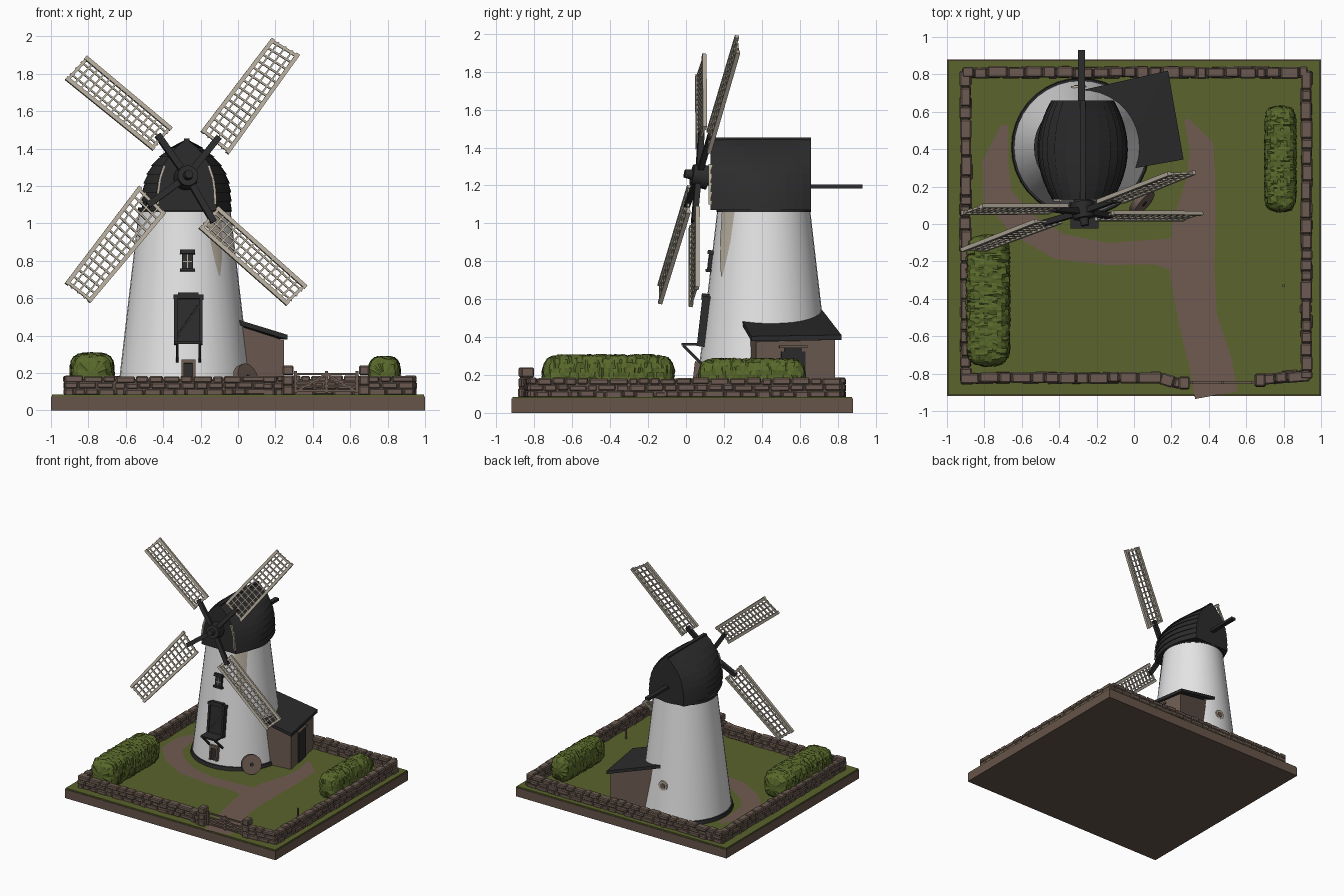
import bpy, bmesh, math, random
from mathutils import Vector, Matrix

if "Cube" in bpy.data.objects:
    bpy.data.objects.remove(bpy.data.objects["Cube"])

random.seed(4)
R = random.uniform


def mat(name, r, g, b):
    m = bpy.data.materials.new(name)
    m.diffuse_color = (r, g, b, 1)
    m.use_nodes = True
    m.node_tree.nodes["Principled BSDF"].inputs["Base Color"].default_value = m.diffuse_color
    return m


WHITE = mat("whitewash", .78, .78, .78)
DARK = mat("tarred_black", .025, .025, .026)
GRASS = mat("grass_green", .105, .125, .026)
PATH = mat("path_brown", .16, .105, .082)
EARTH = mat("earth_brown", .135, .09, .068)
STONE = mat("stone_brown", .15, .105, .082)
HEDGE = mat("hedge_green", .10, .14, .024)
CREAM = mat("weathered_cream", .48, .43, .35)


def add(name, bm, m, smooth=False, recalc=True):
    if recalc:
        bmesh.ops.recalc_face_normals(bm, faces=bm.faces)
    me = bpy.data.meshes.new(name)
    bm.to_mesh(me)
    bm.free()
    me.materials.append(m)
    o = bpy.data.objects.new(name, me)
    bpy.context.collection.objects.link(o)
    if smooth:
        bpy.ops.object.select_all(action='DESELECT')
        o.select_set(True)
        bpy.context.view_layer.objects.active = o
        bpy.ops.object.shade_smooth_by_angle(angle=math.radians(35))
    return o


def beam(bm, a, b, w, d, side=(1, 0, 0)):
    # box from a to b, w wide along side, d deep
    a, b, s = Vector(a), Vector(b), Vector(side)
    z = b - a
    s = (s - s.project(z)).normalized()
    y = z.normalized().cross(s)
    M = Matrix((s * w, y * d, z)).transposed().to_4x4()
    bmesh.ops.create_cube(bm, size=1, matrix=Matrix.Translation((a + b) / 2) @ M)


def beams(name, m, *specs):
    bm = bmesh.new()
    for s in specs:
        beam(bm, *s)
    return add(name, bm, m)


def cyl(name, a, b, r0, r1, m, seg=24):
    a, b = Vector(a), Vector(b)
    bm = bmesh.new()
    M = Matrix.Translation((a + b) / 2) @ (b - a).to_track_quat('Z', 'Y').to_matrix().to_4x4()
    bmesh.ops.create_cone(bm, cap_ends=True, segments=seg, radius1=r0, radius2=r1,
                          depth=(b - a).length, matrix=M)
    return add(name, bm, m, True)


def hull(name, pts, m):
    bm = bmesh.new()
    bmesh.ops.convex_hull(bm, input=[bm.verts.new(p) for p in pts])
    return add(name, bm, m)


def strip(name, left, right, m):
    bm = bmesh.new()
    l, r = [bm.verts.new(p) for p in left], [bm.verts.new(p) for p in right]
    for i in range(len(l) - 1):
        bm.faces.new((l[i], r[i], r[i + 1], l[i + 1]))
    return add(name, bm, m, recalc=False)


# base slab and grass
beams("base_slab", EARTH, ((0, -.02, 0), (0, -.02, .075), 2, 1.8))
beams("grass", GRASS, ((0, -.02, .075), (0, -.02, .085), 1.99, 1.79))


# paths: centre points with half widths
def path(name, pts, z):
    L, Rt = [], []
    for i, (x, y, w) in enumerate(pts):
        p, q = pts[max(i - 1, 0)], pts[min(i + 1, len(pts) - 1)]
        d = Vector((q[0] - p[0], q[1] - p[1], 0)).normalized()
        n = Vector((-d.y, d.x, 0)) * w
        L.append(Vector((x, y, z)) + n)
        Rt.append(Vector((x, y, z)) - n)
    strip(name, L, Rt, PATH)


path("main_path", [(.44, -.915, .115), (.41, -.75, .115), (.34, -.5, .105), (.31, -.25, .12),
                   (.32, 0, .115), (.36, .25, .075), (.36, .42, .065), (.28, .56, .012)], .088)
path("side_path", [(.3, -.17, .1), (.1, -.15, .065), (-.15, -.16, .06), (-.4, -.12, .07),
                   (-.6, 0, .075), (-.73, .15, .08), (-.74, .33, .07), (-.69, .53, .02)], .0885)

# tower
TX, TY = -.285, .41


def rad(z):
    return .36 - .116 * (z - .08)


def on_tower(deg, z, off=0.0):
    a = math.radians(deg)
    return Vector((TX + (rad(z) + off) * math.cos(a), TY + (rad(z) + off) * math.sin(a), z))


cyl("tower", (TX, TY, .08), (TX, TY, 1.08), rad(.08), rad(1.08), WHITE, 36)
cyl("tower_plinth", (TX, TY, .08), (TX, TY, .115), .372, .366, DARK, 36)
cyl("cap_curb", (TX, TY, 1.06), (TX, TY, 1.085), .25, .25, DARK, 36)
rows = [(.72, 1), (.8, 5), (.9, 9), (1.06, 12)]
for k in range(4):
    f0, f1 = k / 2 - 1, (k + 1) / 2 - 1
    strip("bare_plaster_%d" % k, [on_tower(-50 + h * f0, z, .004) for z, h in rows],
          [on_tower(-50 + h * f1, z, .004) for z, h in rows], CREAM)
cyl("back_patch", on_tower(92, .38, -.02), on_tower(92, .38, .005), .045, .04, CREAM, 12)
cyl("back_patch_core", on_tower(92, .38, -.02), on_tower(92, .38, .009), .026, .022, PATH, 10)


# tower front openings
def fp(x, z, off=0.0):
    return (x, TY - rad(z) - off, z)


X = -.265
beams("loading_door", DARK, (fp(X, .36), fp(X, .6), .14, .03),
      (fp(X - .067, .35), fp(X - .067, .61), .018, .05), (fp(X + .067, .35), fp(X + .067, .61), .018, .05),
      (fp(X - .055, .4, .016), fp(X + .055, .56, .016), .015, .01, (0, 0, 1)),
      (fp(X, .595), fp(X, .615), .16, .06), (fp(X, .615), fp(X, .628), .11, .06))
beams("loading_platform", DARK, ((X, .06, .355), (X, .06, .37), .15, .17),
      ((X - .06, -.015, .355), (X - .06, .08, .26), .015, .015),
      ((X + .06, -.015, .355), (X + .06, .08, .26), .015, .015))
beams("upper_window", DARK, (fp(X - .005, .75), fp(X - .005, .84), .06, .03),
      (fp(X - .005, .742), fp(X - .005, .757), .08, .05), (fp(X - .005, .835), fp(X - .005, .857), .08, .05))
beams("upper_window_bars", CREAM, (fp(X - .005, .76, .014), fp(X - .005, .832, .014), .006, .008),
      (fp(X - .03, .795, .014), fp(X + .02, .795, .014), .006, .008, (0, 0, 1)))
beams("lower_window", DARK, (fp(X, .15), fp(X, .25), .05, .03))
beams("lower_window_frame", STONE, (fp(X, .25), fp(X, .27), .075, .05),
      (fp(X - .03, .15), fp(X - .03, .25), .014, .05), (fp(X + .03, .15), fp(X + .03, .25), .014, .05))

# boat shaped cap of lapped planks
CX, N = -.275, 8


def half(z):
    return .232 * (1 - min(1, max(0, (z - 1.07) / .38)) ** 3.2)


def plan(y):
    return 1 - .33 * ((y - .4) / .27) ** 2


prof = []
for i in range(N):
    z0, z1 = 1.07 + .38 * i / N, 1.07 + .38 * (i + 1) / N
    prof += [(half(z0) + .01, z0), (half(z1) + .002, z1)]
outline = prof + [(-w, z) for w, z in reversed(prof)]
ys = [.13 + .53 * i / 12 for i in range(13)]
bm = bmesh.new()
rings = [[bm.verts.new((CX + w * plan(y), y, z)) for w, z in outline] for y in ys]
n = len(outline)
for a, b in zip(rings, rings[1:]):
    for i in range(n):
        bm.faces.new((a[i], a[(i + 1) % n], b[(i + 1) % n], b[i]))
bm.faces.new(rings[0])
bm.faces.new(rings[-1])
add("cap", bm, DARK)
beams("cap_ridge", DARK, ((CX, .13, 1.445), (CX, .66, 1.445), .03, .016))
edge = []
for s in (-1, 1):
    pts = [(CX + s * (half(z) * plan(.13) - .002), .13, z) for z in (1.1, 1.17, 1.24, 1.31)]
    edge += [(a, b, .014, .02) for a, b in zip(pts, pts[1:])]
beams("cap_front_edging", CREAM, *edge)
beams("tail_pole", DARK, ((CX - .005, .6, 1.195), (CX - .005, .93, 1.195), .038, .022))

# sails: all lie in one tilted plane through the hub
HX, HZ = -.273, 1.25


def sp(x, z):
    return Vector((x, .065 + .155 * (x - HX) + .18 * (z - HZ), z))


NRM = Vector((.155, -1, .18)).normalized()
HUB = sp(HX, HZ)
cyl("windshaft", HUB, HUB - NRM * .2, .04, .04, DARK, 12)
cyl("sail_hub", HUB + NRM * .035, HUB - NRM * .05, .055, .065, DARK, 16)
cyl("hub_nose", HUB + NRM * .075, HUB, .022, .03, DARK, 12)
# corners: tip pair, then inner pair
SAILS = [((.18, 1.99), (.33, 1.90), (-.20, 1.49), (-.05, 1.37)),
         ((-.925, 1.77), (-.81, 1.895), (-.455, 1.39), (-.35, 1.51)),
         ((-.925, .68), (-.79, .575), (-.53, 1.20), (-.385, 1.055)),
         ((.26, .56), (.37, .665), (-.21, .975), (-.107, 1.09))]
for k, c in enumerate(SAILS):
    t0, t1, i0, i1 = [sp(*p) for p in c]
    wide = t1 - t0
    long = t0 - i0
    ins = wide.normalized() * .01
    bm = bmesh.new()
    beam(bm, i0 + ins, t0 + ins, .022, .022, wide)
    beam(bm, i1 - ins, t1 - ins, .022, .022, wide)
    for j in (1, 2, 3):
        beam(bm, i0.lerp(i1, j / 4), t0.lerp(t1, j / 4), .009, .01, wide)
    for j in range(15):
        f = .02 + .96 * j / 14
        w = .016 if j in (0, 14) else .01
        beam(bm, i0.lerp(t0, f), i1.lerp(t1, f), w, .012, long)
    add("sail_%d" % (k + 1), bm, CREAM)
    mid = ((i0 + i1) / 2).lerp((t0 + t1) / 2, .06)
    beams("sail_arm_%d" % (k + 1), DARK, (HUB, mid, .034, .03, wide))

# lean-to shed
hull("shed_walls", [(x, y, z) for x, y, t in ((-.05, .33, .47), (.245, .37, .375), (.165, .785, .385), (-.2, .7, .49))
                    for z in (.08, t)], STONE)
hull("shed_roof", [(x, y, z + h) for x, y, z in ((-.1, .28, .49), (.265, .345, .378), (.182, .82, .385), (-.26, .72, .515))
                   for h in (0, .026)], DARK)
sd = (-.08, .415, 0)
beams("shed_door", DARK, ((.207, .565, .08), (.207, .565, .325), .13, .016, sd),
      ((.207, .565, .325), (.207, .565, .342), .09, .016, sd))
beams("shed_door_lintel", STONE, ((.209, .565, .342), (.209, .565, .356), .15, .03, sd))

# millstone leaning on the tower
m0 = Vector((.03, .13, .165))
md = Vector((.75, -.65, .3)).normalized()
cyl("millstone", m0, m0 + md * .035, .08, .08, STONE, 20)
cyl("millstone_eye", m0, m0 + md * .039, .016, .016, DARK, 10)


# dry stone walls
def wall(bm, a, b):
    a, b = Vector(a).to_3d(), Vector(b).to_3d()
    d = (b - a).normalized()
    L = (b - a).length
    up = Vector((0, 0, 1))
    beam(bm, a + up * .125, b + up * .125, .085, .04, up)
    for z0, h in ((.08, .036), (.115, .034), (.149, .034)):
        s = 0
        while s < L - .01:
            e = min(L, s + R(.05, .11))
            if L - e < .03:
                e = L
            o = up * (z0 + h / 2 + R(-.003, .003)) + d.cross(up) * R(-.004, .004)
            beam(bm, a + d * (s + .002) + o, a + d * (e - .002) + o, h + R(-.002, .005), R(.05, .064), up)
            s = e


bm = bmesh.new()
for a, b in (((-.9, -.83), (-.9, .82)), ((-.92, .81), (.93, .81)), ((.922, .82), (.922, -.83)),
             ((-.93, -.825), (.15, -.82)), ((.14, -.82), (.25, -.855)), ((.68, -.83), (.94, -.81))):
    wall(bm, a, b)
for x, y in ((.268, -.85), (.675, -.835)):
    for i in range(3):
        beam(bm, (x, y, .08 + i * .054), (x, y, .132 + i * .054), R(.054, .064), R(.064, .075))
o = add("stone_wall", bm, STONE)
bv = o.modifiers.new("worn_edges", 'BEVEL')
bv.width, bv.segments = .007, 1

# field gate
g = [((.3, -.847, z), (.645, -.847, z), .012, .012, (0, 0, 1)) for z in (.105, .13, .157, .195)]
g += [((x, -.847, .092), (x, -.847, .21), .016, .016) for x in (.308, .472, .637)]
g += [((.31, -.85, .1), (.472, -.85, .195), .012, .008), ((.635, -.85, .1), (.472, -.85, .195), .012, .008)]
beams("gate", STONE, *g)
beams("small_stake", STONE, ((.8, -.33, .08), (.8, -.33, .17), .012, .012))


# hedges: rounded loaf with rough leafy surface
def hedge(name, x0, x1, y0, y1, top):
    bm = bmesh.new()
    ns, nr = int((y1 - y0) / .012), 32
    cx, cy, cz, hx, hz = (x0 + x1) / 2, (y0 + y1) / 2, (top + .07) / 2, (x1 - x0) / 2, (top - .07) / 2
    rr = []
    for i in range(ns + 1):
        t = 2 * i / ns - 1
        f = max(.02, (1 - abs(t) ** 10)) ** .35
        ring = []
        for j in range(nr):
            a = 2 * math.pi * j / nr
            c, s = math.cos(a), math.sin(a)
            k = f * R(.9, 1.02) / (abs(c) ** 3.4 + abs(s) ** 3.4) ** (1 / 3.4)
            ring.append(bm.verts.new((cx + hx * c * k, cy + t * (y1 - y0) / 2 + R(-.005, .005), cz + hz * s * k)))
        rr.append(ring)
    for a, b in zip(rr, rr[1:]):
        for j in range(nr):
            bm.faces.new((a[j], a[(j + 1) % nr], b[(j + 1) % nr], b[j]))
    bm.faces.new(rr[0])
    bm.faces.new(rr[-1])
    add(name, bm, HEDGE)


hedge("left_hedge", -.9, -.66, -.76, -.06, .31)
hedge("right_hedge", .695, .87, .065, .63, .29)
